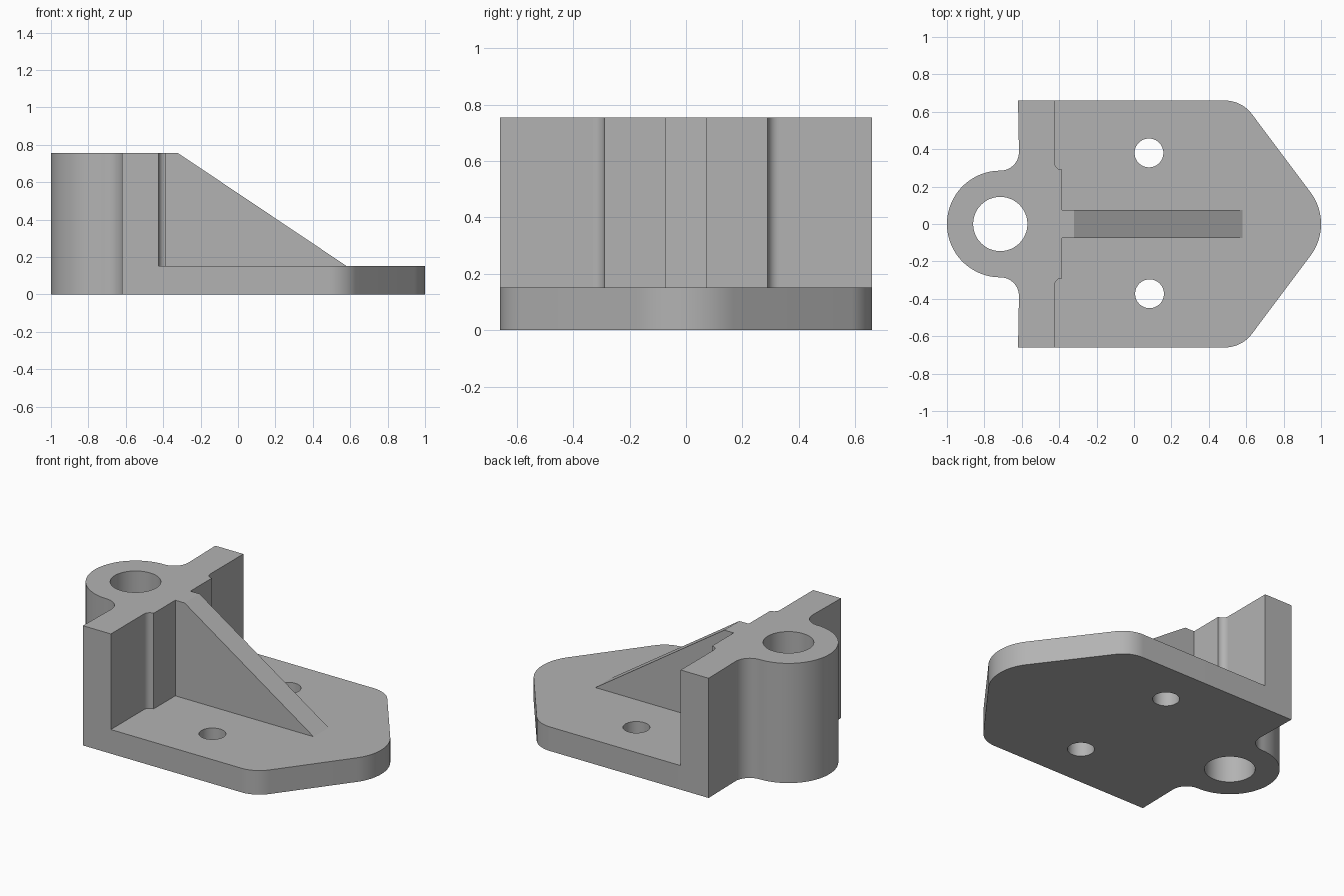
import bpy, bmesh
from math import sin, cos, radians
from mathutils import Matrix

cube = bpy.data.objects.get("Cube")
if cube:
    bpy.data.objects.remove(cube, do_unlink=True)

grey = bpy.data.materials.new("plain grey")
grey.use_nodes = True
colour = (0.45, 0.45, 0.45, 1)
grey.diffuse_color = colour
grey.node_tree.nodes["Principled BSDF"].inputs["Base Color"].default_value = colour


def arc(cx, cy, r, start, end, steps=12):
    angles = [radians(start + (end - start) * i / steps) for i in range(steps + 1)]
    return [(cx + r * cos(a), cy + r * sin(a)) for a in angles]


def circle(cx, cy, r):
    return arc(cx, cy, r, 0, 360, 64)[:-1]


def mirrored(half):
    """Close a half outline (y >= 0) with its reflection across y = 0."""
    return half + [(x, -y) for x, y in reversed(half) if y > 1e-5]


def solid(name, loops, low, high, upright=False):
    """Extrude an outline, with any holes, between two levels."""
    bm = bmesh.new()
    edges = []
    for loop in loops:
        verts = [bm.verts.new((x, y, low)) for x, y in loop]
        edges += [bm.edges.new((v, verts[i - 1])) for i, v in enumerate(verts)]
    bmesh.ops.triangle_fill(bm, edges=edges, use_beauty=True, normal=(0, 0, 1))
    grown = bmesh.ops.extrude_face_region(bm, geom=bm.faces[:], use_keep_orig=True)
    top = [g for g in grown["geom"] if isinstance(g, bmesh.types.BMVert)]
    bmesh.ops.translate(bm, verts=top, vec=(0, 0, high - low))
    if upright:
        bm.transform(Matrix.Rotation(radians(90), 4, "X"))
    bmesh.ops.recalc_face_normals(bm, faces=bm.faces[:])
    mesh = bpy.data.meshes.new(name)
    bm.to_mesh(mesh)
    bm.free()
    mesh.materials.append(grey)
    obj = bpy.data.objects.new(name, mesh)
    bpy.context.collection.objects.link(obj)
    bpy.ops.object.select_all(action="DESELECT")
    obj.select_set(True)
    bpy.context.view_layer.objects.active = obj
    bpy.ops.object.shade_smooth_by_angle(angle=radians(30))
    return obj


THICK, TOP, SIDE = 0.152, 0.755, 0.66
BACK, FACE, PAD = -0.62, -0.425, -0.385
SLANT = 36.87

# Base plate: rounded shoulders tapering to a rounded nose, two bolt holes
plate = mirrored([(FACE, SIDE)]
                 + arc(0.486, SIDE - 0.18, 0.18, 90, SLANT)
                 + arc(0.717, 0, 0.283, SLANT, 0))
solid("base_plate", [plate, circle(0.08, 0.38, 0.077), circle(0.083, -0.373, 0.077)], 0, THICK)

# Upright wall with a bored boss blended into its rear
wall = mirrored([(FACE, SIDE), (BACK, SIDE)]
                + arc(-0.715, 0.385, 0.1, 0, -90)
                + arc(-0.715, 0, 0.285, 90, 180, 32)[1:])
solid("wall_and_boss", [wall, circle(-0.715, 0, 0.145)], 0, TOP)

# Raised pad on the wall face with filleted edges
pad = mirrored([(FACE, 0.33)] + arc(PAD, 0.33, 0.04, 180, 270)[1:] + [(PAD, 0.288)])
solid("wall_pad", [pad], THICK, TOP)

# Triangular stiffening rib
rib = [(PAD, THICK), (0.58, THICK), (-0.32, TOP), (PAD, TOP)]
solid("stiffening_rib", [rib], -0.075, 0.075, upright=True)
